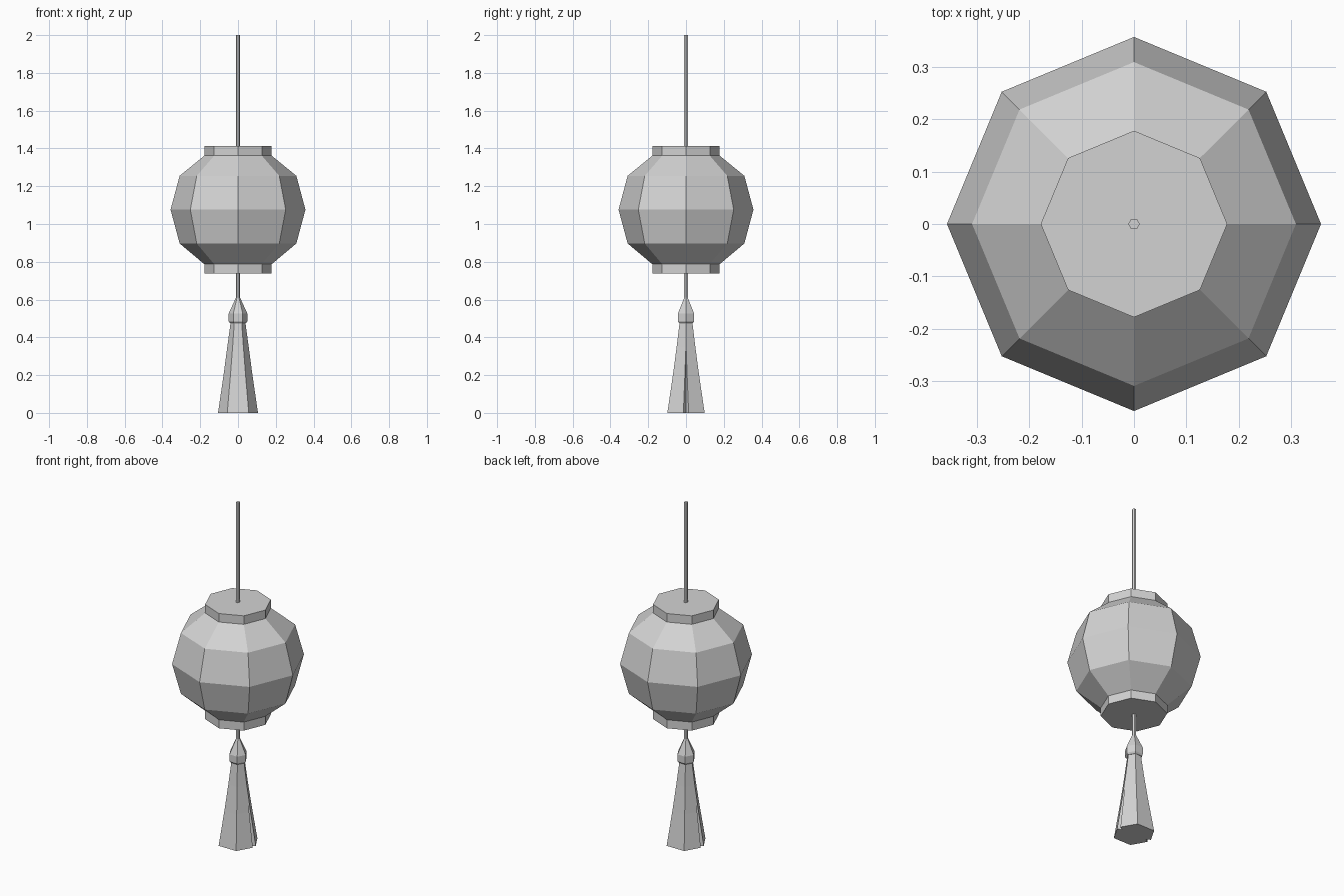
import bpy
import bmesh
from math import cos, sin, tau

if "Cube" in bpy.data.objects:
    bpy.data.objects.remove(bpy.data.objects["Cube"], do_unlink=True)

grey = bpy.data.materials.new("plain_grey")
grey.use_nodes = True
colour = (0.65, 0.65, 0.65, 1)
grey.diffuse_color = colour
grey.node_tree.nodes["Principled BSDF"].inputs["Base Color"].default_value = colour


def loft(name, rings):
    """Skin a stack of point rings (bottom to top) and close both ends."""
    bm = bmesh.new()
    loops = [[bm.verts.new(p) for p in ring] for ring in rings]
    n = len(loops[0])
    for low, high in zip(loops, loops[1:]):
        for i in range(n):
            j = (i + 1) % n
            bm.faces.new((low[i], low[j], high[j], high[i]))
    bm.faces.new(loops[0][::-1])
    bm.faces.new(loops[-1])
    bmesh.ops.remove_doubles(bm, verts=bm.verts, dist=1e-5)
    bmesh.ops.recalc_face_normals(bm, faces=bm.faces)
    mesh = bpy.data.meshes.new(name)
    bm.to_mesh(mesh)
    bm.free()
    mesh.materials.append(grey)
    obj = bpy.data.objects.new(name, mesh)
    bpy.context.collection.objects.link(obj)
    return obj


def turned(name, sides, profile):
    """Faceted turning with a corner on the x axis; profile is (radius, z)."""
    return loft(name, [[(r * cos(tau * i / sides), r * sin(tau * i / sides), z)
                        for i in range(sides)] for r, z in profile])


# Lantern shade and its two end collars
turned("lantern_body", 8, [(0.178, 0.787), (0.309, 0.897), (0.357, 1.076),
                           (0.309, 1.255), (0.178, 1.362)])
turned("bottom_collar", 8, [(0.178, 0.737), (0.178, 0.79)])
turned("top_collar", 8, [(0.178, 1.36), (0.178, 1.412)])

# Hanging cord, running through the lantern to the tassel
turned("cord", 6, [(0.011, 0.59), (0.011, 2.0)])

# Tassel knot
turned("tassel_knot", 6, [(0.042, 0.475), (0.05, 0.485), (0.05, 0.525),
                          (0.01, 0.612)])


def skirt_ring(r, z, gap):
    """Hexagon whose two side corners are split by a V-shaped slit."""
    half = [(r - 2.2 * gap, 0), (r - gap * 0.58, gap),
            (r * cos(tau / 6), r * sin(tau / 6)),
            (r * cos(tau / 3), r * sin(tau / 3)),
            (gap * 0.58 - r, gap)]
    return [(s * x, s * y, z) for s in (1, -1) for x, y in half]


# Flared tassel skirt with a slit on each side
loft("tassel_skirt", [skirt_ring(0.114, 0, 0.014), skirt_ring(0.08, 0.2, 0.006),
                      skirt_ring(0.057, 0.35, 0.0005), skirt_ring(0.039, 0.48, 0.0003)])
